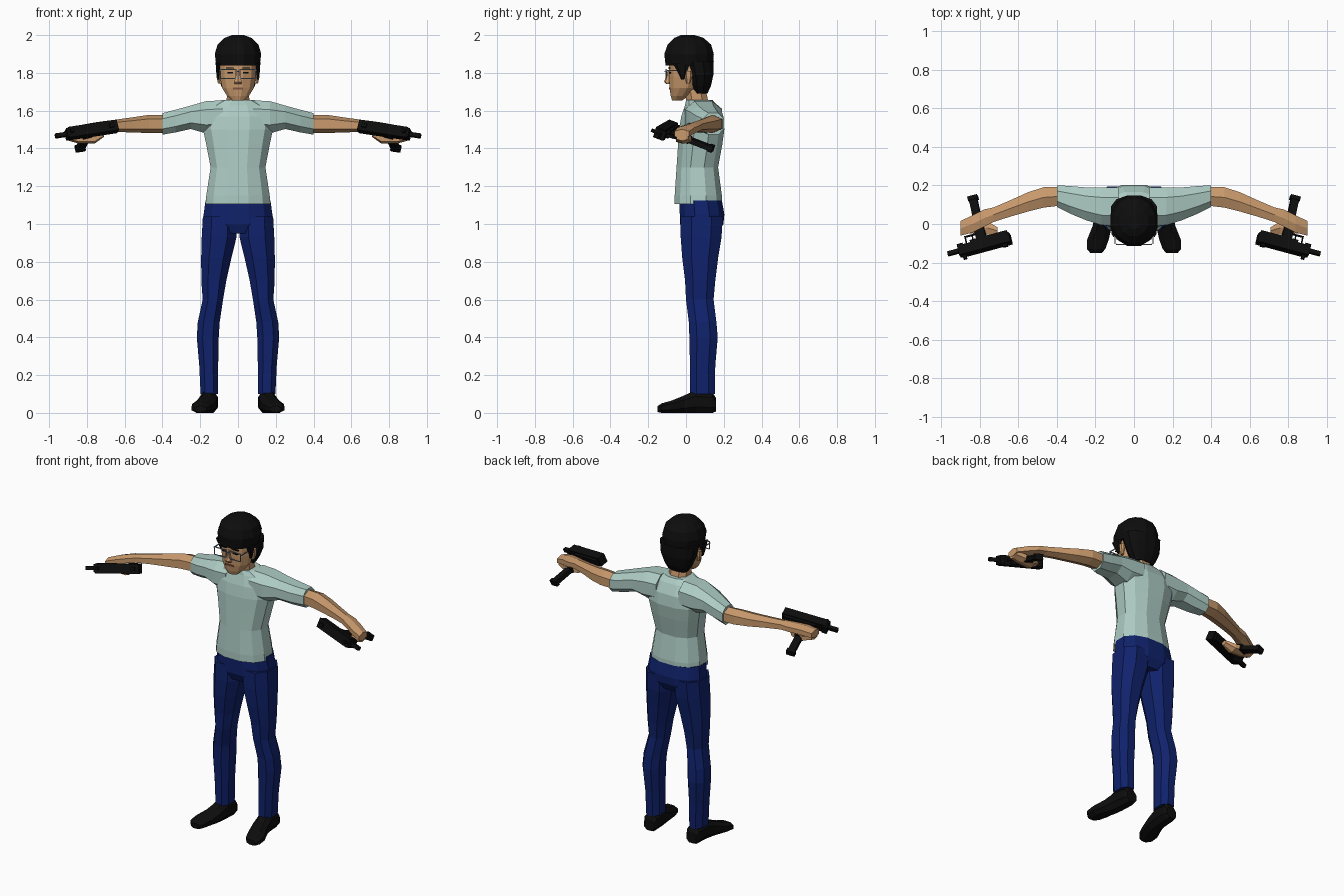
import bpy, bmesh, math
from mathutils import Vector, Matrix


def material(name, rgb):
    m = bpy.data.materials.new(name)
    m.diffuse_color = (*rgb, 1)
    return m


SKIN = material("skin", (0.58, 0.32, 0.15))
SHIRT = material("pale_green", (0.42, 0.60, 0.55))
DENIM = material("dark_blue", (0.005, 0.016, 0.15))
BLACK = material("black", (0.004, 0.004, 0.004))
FRAME = material("frame_grey", (0.25, 0.30, 0.36))
LIP = material("lip", (0.22, 0.08, 0.05))


def finish(name, bm, mat, mirror):
    bmesh.ops.recalc_face_normals(bm, faces=bm.faces)
    me = bpy.data.meshes.new(name)
    bm.to_mesh(me)
    bm.free()
    me.materials.append(mat)
    ob = bpy.data.objects.new(name, me)
    bpy.context.collection.objects.link(ob)
    if mirror:
        ob.modifiers.new("mirror", 'MIRROR').use_mirror_merge = False
    return ob


def loft(name, rings, mat, axis='z', n=8, power=0.85, mirror=False):
    """Skin through rings (x, y, z, r1, r2) lying across the axis."""
    bm = bmesh.new()
    unit = []
    for i in range(n):
        a = 2 * math.pi * (i + 0.5) / n
        c, s = math.cos(a), math.sin(a)
        unit.append((math.copysign(abs(c) ** power, c), math.copysign(abs(s) ** power, s)))
    mc = max(u[0] for u in unit)
    ms = max(u[1] for u in unit)
    loops = []
    for x, y, z, r1, r2 in rings:
        loop = []
        for c, s in unit:
            p, q = r1 * c / mc, r2 * s / ms
            off = {'z': (p, q, 0), 'x': (0, p, q), 'y': (p, 0, q)}[axis]
            loop.append(bm.verts.new(Vector((x, y, z)) + Vector(off)))
        loops.append(loop)
    for a, b in zip(loops, loops[1:]):
        for i in range(n):
            j = (i + 1) % n
            bm.faces.new((a[i], a[j], b[j], b[i]))
    bm.faces.new(loops[0])
    bm.faces.new(loops[-1])
    return finish(name, bm, mat, mirror)


def boxes(name, items, mat, frame=Matrix(), mirror=True):
    """Boxes given as (centre, size) in a local frame."""
    bm = bmesh.new()
    for centre, size in items:
        m = frame @ Matrix.Translation(centre) @ Matrix.Diagonal((*size, 1))
        bmesh.ops.create_cube(bm, size=1, matrix=m)
    return finish(name, bm, mat, mirror)


# Shirt: torso and sleeves
loft("shirt_torso", [
    (0, .065, 1.105, .172, .125), (0, .065, 1.15, .168, .125), (0, .06, 1.30, .145, .11),
    (0, .075, 1.42, .168, .117), (0, .083, 1.50, .185, .12), (0, .085, 1.57, .185, .11),
    (0, .08, 1.63, .145, .085), (0, .07, 1.657, .085, .07)], SHIRT, n=12)
loft("sleeve", [
    (.08, .09, 1.57, .10, .085), (.17, .092, 1.565, .098, .085), (.25, .105, 1.565, .085, .062),
    (.33, .125, 1.545, .072, .060), (.40, .145, 1.53, .056, .057)], SHIRT, 'x', mirror=True)

# Trousers: hips and legs
loft("trouser_hips", [
    (0, .08, .95, .10, .09), (0, .083, 1.0, .183, .115), (0, .085, 1.05, .182, .118),
    (0, .078, 1.125, .172, .112)], DENIM, n=12)
loft("trouser_leg", [
    (.096, .083, 1.04, .090, .112), (.100, .08, .93, .092, .108), (.115, .075, .82, .080, .095),
    (.128, .075, .70, .066, .080), (.133, .073, .60, .054, .073), (.155, .088, .48, .058, .073),
    (.160, .093, .40, .058, .075), (.155, .088, .25, .050, .067),
    (.152, .087, .10, .046, .066)], DENIM, mirror=True)

# Shoes
loft("shoe", [
    (.15, .16, .042, .034, .034), (.15, .14, .055, .044, .055), (.155, .05, .06, .046, .06),
    (.165, -.01, .046, .050, .046), (.187, -.08, .032, .056, .032),
    (.197, -.13, .025, .048, .025), (.197, -.15, .020, .030, .016)], BLACK, 'y', mirror=True)

# Forearms running into hands, and curled fingers
loft("arm", [
    (.37, .145, 1.53, .048, .047), (.47, .138, 1.53, .053, .048), (.55, .115, 1.525, .050, .041),
    (.65, .078, 1.52, .042, .032), (.73, .048, 1.515, .038, .027), (.78, .03, 1.508, .045, .026),
    (.84, .0, 1.495, .045, .028), (.90, -.022, 1.477, .038, .025)], SKIN, 'x', n=6, mirror=True)
loft("fingers", [
    (.71, -.035, 1.475, .018, .014), (.76, -.02, 1.45, .034, .025),
    (.84, -.01, 1.45, .038, .025), (.895, -.02, 1.46, .030, .020)], SKIN, 'x', n=6, mirror=True)

# Neck and head
loft("neck", [(0, .068, 1.60, .070, .065), (0, .06, 1.65, .060, .058), (0, .045, 1.73, .058, .055)], SKIN)
loft("head", [
    (0, -.047, 1.655, .034, .027), (0, -.033, 1.678, .058, .048), (0, -.012, 1.72, .084, .075),
    (0, 0, 1.78, .096, .090), (0, .008, 1.85, .100, .098), (0, .015, 1.93, .08, .085)],
    SKIN, n=12, power=1)

# Face details
loft("nose", [(0, -.096, 1.742, .018, .010), (0, -.099, 1.752, .020, .017),
              (0, -.092, 1.785, .010, .013), (0, -.088, 1.815, .007, .008)], SKIN, n=6)
boxes("mouth", [((0, -.084, 1.717), (.055, .014, .010))], LIP, mirror=False)
boxes("eye", [((.040, -.085, 1.800), (.030, .010, .009))], BLACK)
boxes("eyebrow", [((.042, -.088, 1.826), (.044, .012, .006))], BLACK)
loft("ear", [(.098, .012, 1.745, .008, .010), (.104, .014, 1.78, .010, .020),
             (.104, .014, 1.81, .010, .018)], SKIN, n=6, mirror=True)

# Spectacles
boxes("spectacles", [
    ((.051, -.107, 1.818), (.084, .005, .005)), ((.051, -.107, 1.770), (.076, .005, .004)),
    ((.011, -.107, 1.794), (.004, .005, .048)), ((.092, -.104, 1.794), (.004, .005, .048)),
    ((.005, -.110, 1.808), (.012, .005, .005)), ((.098, -.050, 1.812), (.004, .110, .006))], FRAME)

# Hair: cap, back and side locks
loft("hair_cap", [
    (0, .018, 1.838, .114, .126), (0, .016, 1.90, .123, .131), (0, .018, 1.95, .108, .115),
    (0, .015, 1.985, .072, .078), (0, .01, 2.0, .032, .036)], BLACK, n=12, power=1)
loft("hair_back", [
    (0, .078, 1.69, .065, .035), (0, .076, 1.73, .088, .056), (0, .075, 1.79, .112, .070),
    (0, .064, 1.86, .120, .083)], BLACK, n=12)
loft("side_lock", [(.103, -.018, 1.765, .005, .008), (.106, -.02, 1.80, .009, .022),
                   (.106, -.025, 1.85, .012, .045)], BLACK, n=6, mirror=True)

# Pistol frame: forward, grip direction, sideways
fwd = Vector((.955, -.257, -.145)).normalized()
down = Vector((.25, .90, -.36))
down = (down - fwd * down.dot(fwd)).normalized()
side = fwd.cross(down)
gun = Matrix((fwd, down, side)).transposed().to_4x4()
gun.translation = (.642, -.068, 1.515)

# Pistols: receiver, sights, barrel, grip, trigger guard and magazine
boxes("pistol_receiver", [
    ((.135, -.006, 0), (.27, .052, .058)), ((.11, .022, 0), (.20, .026, .044)),
    ((.265, 0, 0), (.03, .060, .050)), ((.035, -.036, 0), (.025, .016, .022)),
    ((.255, -.040, 0), (.018, .026, .016))], BLACK, gun)
boxes("pistol_barrel", [((.305, 0, 0), (.07, .022, .022))], BLACK, gun)
boxes("pistol_grip", [((.15, .085, 0), (.052, .11, .036))], BLACK, gun)
boxes("trigger_guard", [
    ((.205, .066, 0), (.062, .006, .014)), ((.233, .048, 0), (.006, .04, .014)),
    ((.195, .045, 0), (.006, .03, .008))], BLACK, gun)
boxes("pistol_magazine", [((.15, .195, 0), (.042, .13, .028)),
                          ((.15, .262, 0), (.052, .022, .036))], BLACK, gun)
